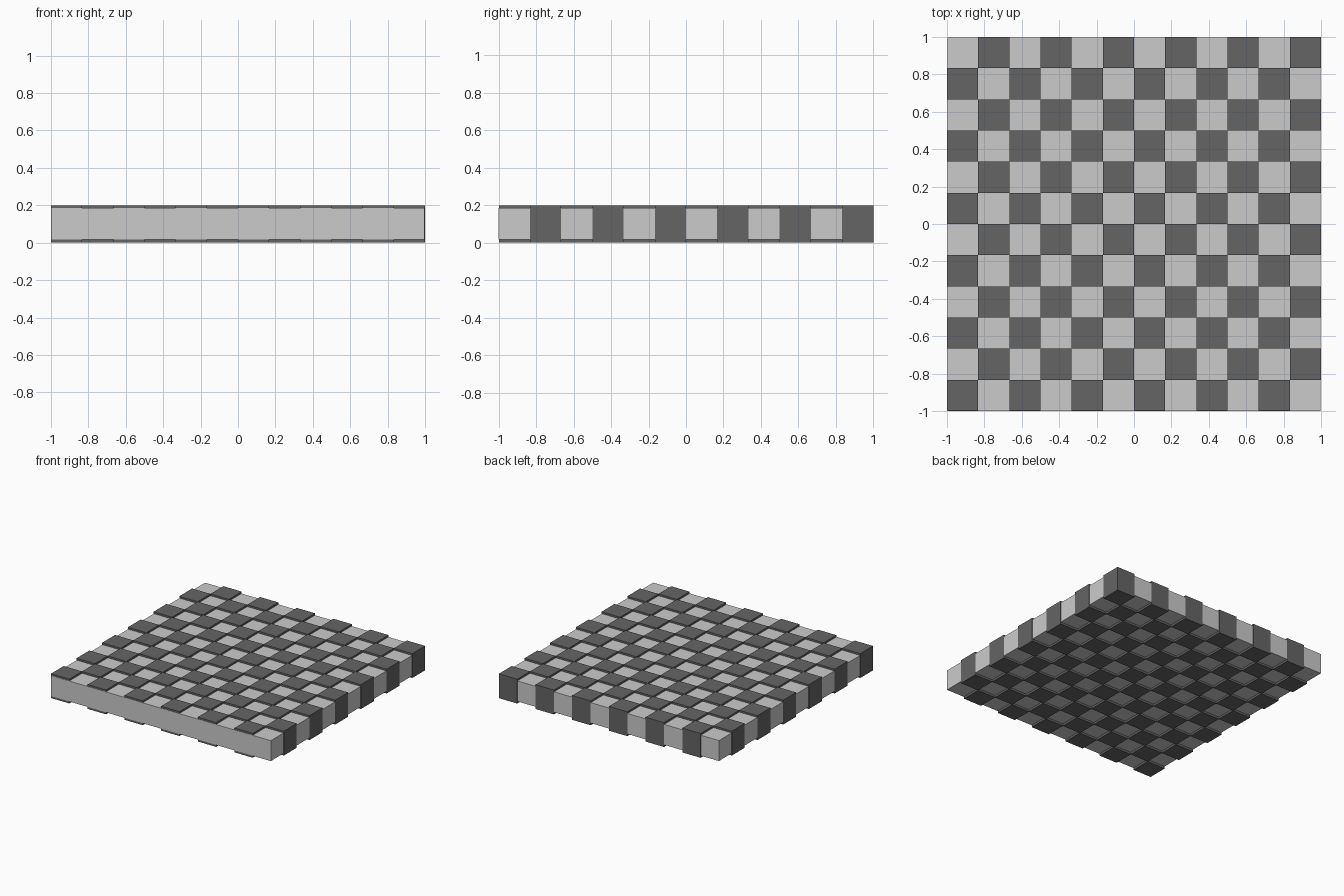
import bpy, bmesh
from mathutils import Matrix, Vector

if "Cube" in bpy.data.objects:
    bpy.data.objects.remove(bpy.data.objects["Cube"])

N = 12              # tiles per side
STEP = 2.0 / N
EPS = 0.002         # keeps coincident side faces apart


def add_box(bm, lo, hi):
    lo, hi = Vector(lo), Vector(hi)
    m = Matrix.Translation((lo + hi) / 2) @ Matrix.Diagonal((*(hi - lo), 1.0))
    bmesh.ops.create_cube(bm, size=1.0, matrix=m)


def make_object(name, bm):
    mesh = bpy.data.meshes.new(name)
    bm.to_mesh(mesh)
    bm.free()
    obj = bpy.data.objects.new(name, mesh)
    bpy.context.collection.objects.link(obj)
    return obj


# Light slab: its front covers the tile ends, the other sides show the checks
bm = bmesh.new()
add_box(bm, (-1 + EPS, -1, 0.017), (1 - EPS, 1 - EPS, 0.185))
make_object("light_slab", bm)

# Dark tiles: run through the slab, standing proud above and below
bm = bmesh.new()
for i in range(N):
    for j in range(N):
        if (i + j) % 2 == 0:
            x, y = -1 + i * STEP, -1 + j * STEP
            front = y + EPS if j == 0 else y
            add_box(bm, (x, front, 0), (x + STEP, y + STEP, 0.2))
tiles = make_object("dark_tiles", bm)

dark = bpy.data.materials.new("dark_grey")
dark.diffuse_color = (0.13, 0.13, 0.13, 1)
dark.use_nodes = True
dark.node_tree.nodes["Principled BSDF"].inputs["Base Color"].default_value = dark.diffuse_color
tiles.data.materials.append(dark)
